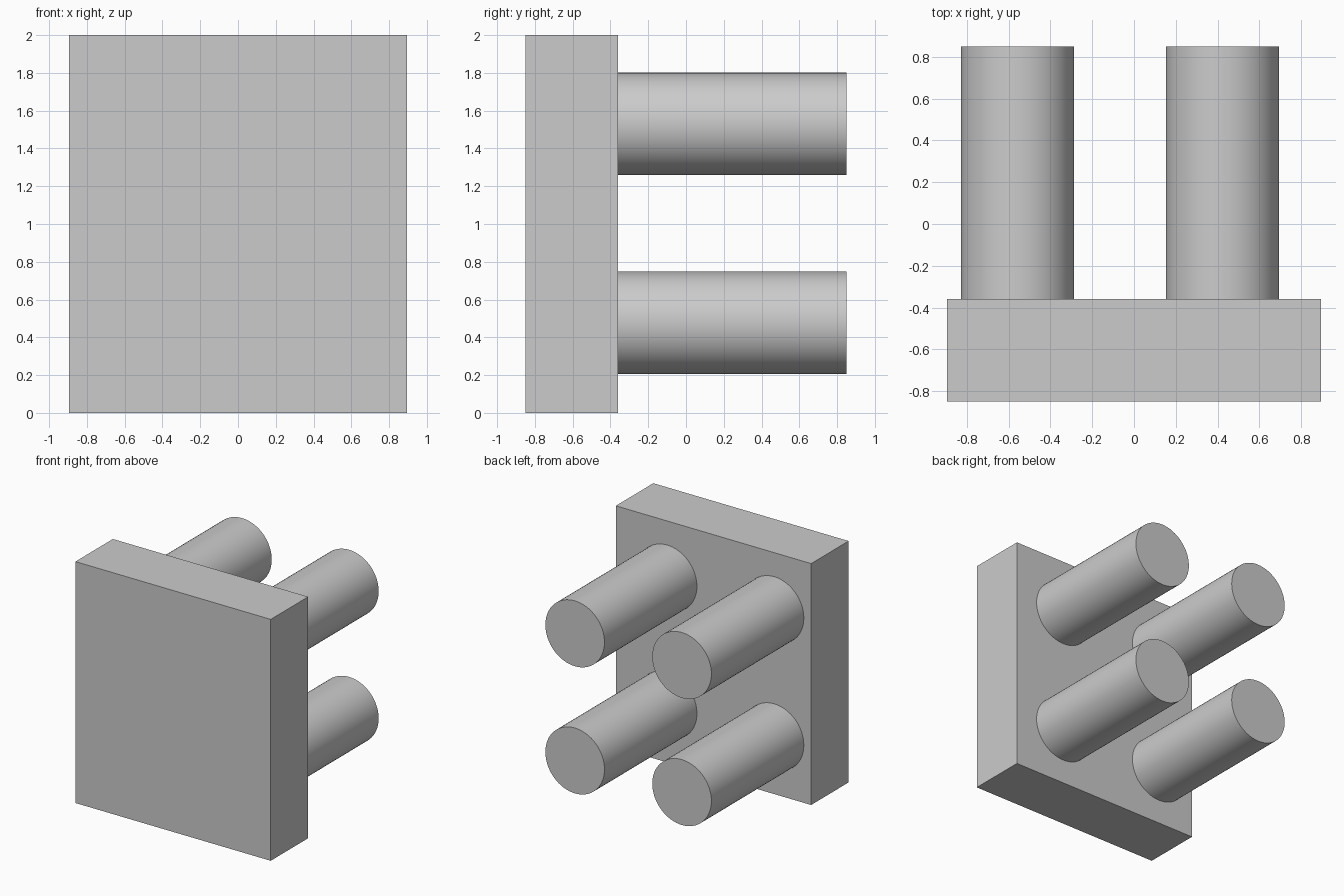
import bpy
import math

cube = bpy.data.objects.get("Cube")
if cube:
    bpy.data.objects.remove(cube, do_unlink=True)

# Single plain grey
grey = bpy.data.materials.new("plain_grey")
grey.use_nodes = True
colour = (0.6, 0.6, 0.6, 1)
grey.diffuse_color = colour
grey.node_tree.nodes["Principled BSDF"].inputs["Base Color"].default_value = colour

FRONT, SEAM, BACK = -0.85, -0.36, 0.85
RADIUS = 0.271

# Upright slab
bpy.ops.mesh.primitive_cube_add(size=1, location=(0, (FRONT + SEAM) / 2, 1))
slab = bpy.context.object
slab.name = "slab"
slab.scale = (1.79, SEAM - FRONT, 2)
bpy.ops.object.transform_apply(location=False, rotation=False, scale=True)
slab.data.materials.append(grey)


def add_peg(name, x, z):
    """Round peg running from the slab's back face to the rear."""
    bpy.ops.mesh.primitive_cylinder_add(
        vertices=64, radius=RADIUS, depth=BACK - SEAM,
        location=(x, (SEAM + BACK) / 2, z), rotation=(math.pi / 2, 0, 0))
    peg = bpy.context.object
    peg.name = name
    peg.data.materials.append(grey)
    bpy.ops.object.shade_smooth_by_angle(angle=math.radians(30))


# Four pegs, set slightly towards the right and low
for side, x in (("right", -0.557), ("left", 0.423)):
    for level, z in (("lower", 0.477), ("upper", 1.53)):
        add_peg(f"{level}_{side}_peg", x, z)
